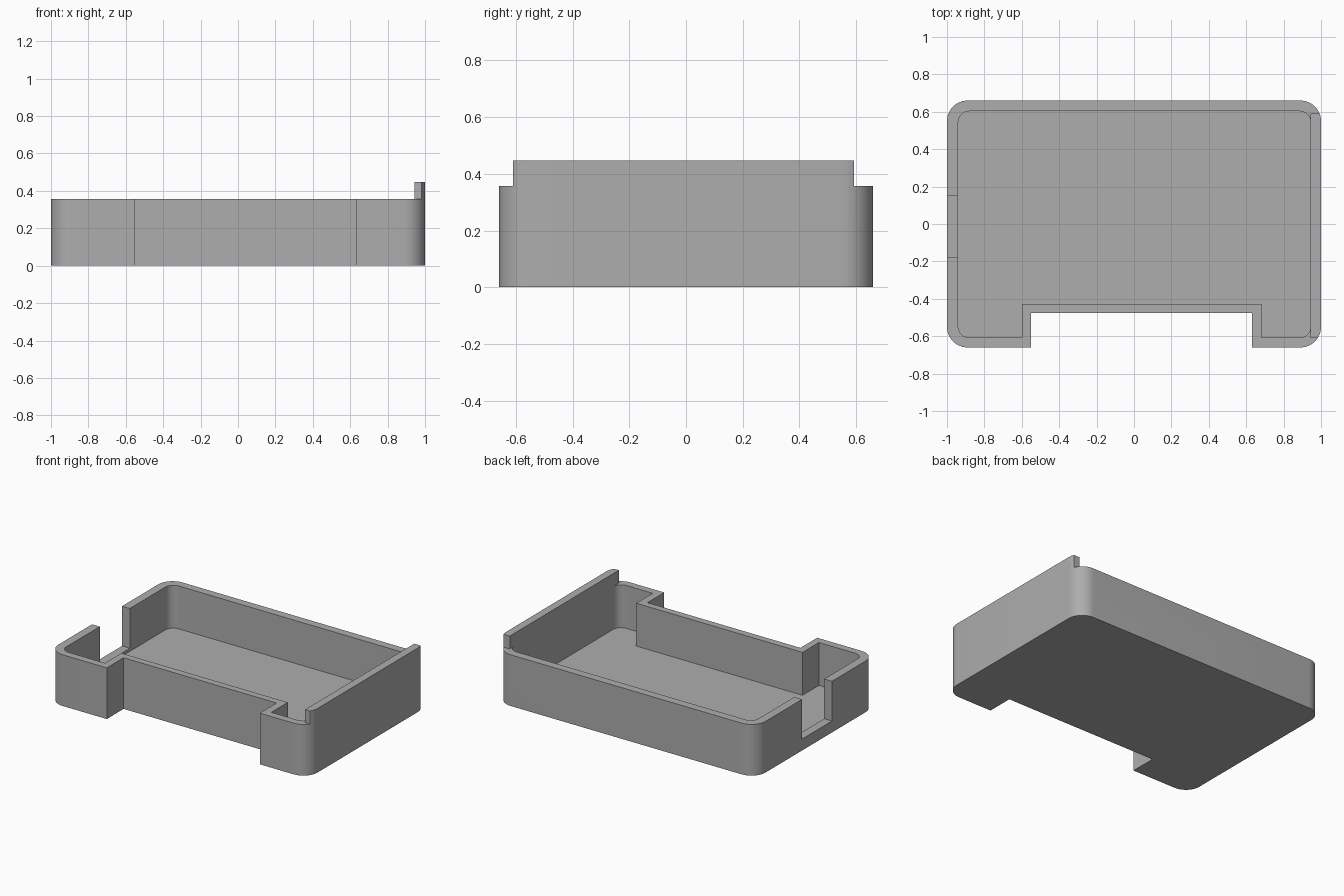
import bpy
import bmesh
import math

WALL_TOP, LIP_TOP, FLOOR, SILL = 0.357, 0.447, 0.058, 0.08

if "Cube" in bpy.data.objects:
    bpy.data.objects.remove(bpy.data.objects["Cube"], do_unlink=True)

grey = bpy.data.materials.new("plain grey")
grey.use_nodes = True
grey.diffuse_color = (0.42, 0.42, 0.42, 1)
grey.node_tree.nodes["Principled BSDF"].inputs["Base Color"].default_value = grey.diffuse_color


def prism(name, outline, z0, z1):
    """Extrude a counter-clockwise outline between two heights."""
    bm = bmesh.new()
    base = bm.faces.new([bm.verts.new((x, y, z0)) for x, y in outline])
    top = bmesh.ops.extrude_face_region(bm, geom=[base])["geom"]
    verts = [v for v in top if isinstance(v, bmesh.types.BMVert)]
    bmesh.ops.translate(bm, verts=verts, vec=(0, 0, z1 - z0))
    bmesh.ops.recalc_face_normals(bm, faces=bm.faces)
    mesh = bpy.data.meshes.new(name)
    bm.to_mesh(mesh)
    bm.free()
    mesh.materials.append(grey)
    obj = bpy.data.objects.new(name, mesh)
    bpy.context.collection.objects.link(obj)
    return obj


def box(name, x0, x1, y0, y1, z0, z1):
    return prism(name, [(x0, y0), (x1, y0), (x1, y1), (x0, y1)], z0, z1)


def recessed_outline(x0, x1, y0, y1, r, rx0, rx1, ry, steps=12):
    """Rounded rectangle with a square recess in its front edge."""
    pts = [(rx0, y0), (rx0, ry), (rx1, ry), (rx1, y0)]
    corners = [(x1 - r, y0 + r), (x1 - r, y1 - r), (x0 + r, y1 - r), (x0 + r, y0 + r)]
    for i, (cx, cy) in enumerate(corners):
        for s in range(steps + 1):
            a = math.radians(-90 + 90 * (i + s / steps))
            pts.append((cx + r * math.cos(a), cy + r * math.sin(a)))
    return pts


# Solid tray body, as tall as the raised lip
tray = prism("tray", recessed_outline(-1, 1, -0.66, 0.66, 0.11, -0.55, 0.63, -0.475), 0, LIP_TOP)

# Cavity, left wall opening, and the trims that leave the lip on one side
cutters = [
    prism("cavity_cutter", recessed_outline(-0.94, 0.945, -0.608, 0.603, 0.06,
                                            -0.6, 0.683, -0.427), FLOOR, 1),
    box("opening_cutter", -1.2, -0.9, -0.18, 0.15, SILL, 1),
    box("rim_trim", -1.2, 0.945, -1, 1, WALL_TOP, 1),
    box("lip_front_trim", 0.8, 1.2, -1, -0.61, WALL_TOP, 1),
    box("lip_back_trim", 0.8, 1.2, 0.592, 1, WALL_TOP, 1),
]

bpy.ops.object.select_all(action="DESELECT")
bpy.context.view_layer.objects.active = tray
tray.select_set(True)
for cutter in cutters:
    cutter.hide_render = True
    mod = tray.modifiers.new(cutter.name, "BOOLEAN")
    mod.operation = "DIFFERENCE"
    mod.solver = "EXACT"
    mod.object = cutter
    bpy.ops.object.modifier_apply(modifier=mod.name)
    bpy.data.objects.remove(cutter, do_unlink=True)

# Smooth rounded corners, sharp edges elsewhere
bpy.ops.object.shade_smooth_by_angle(angle=math.radians(30))
